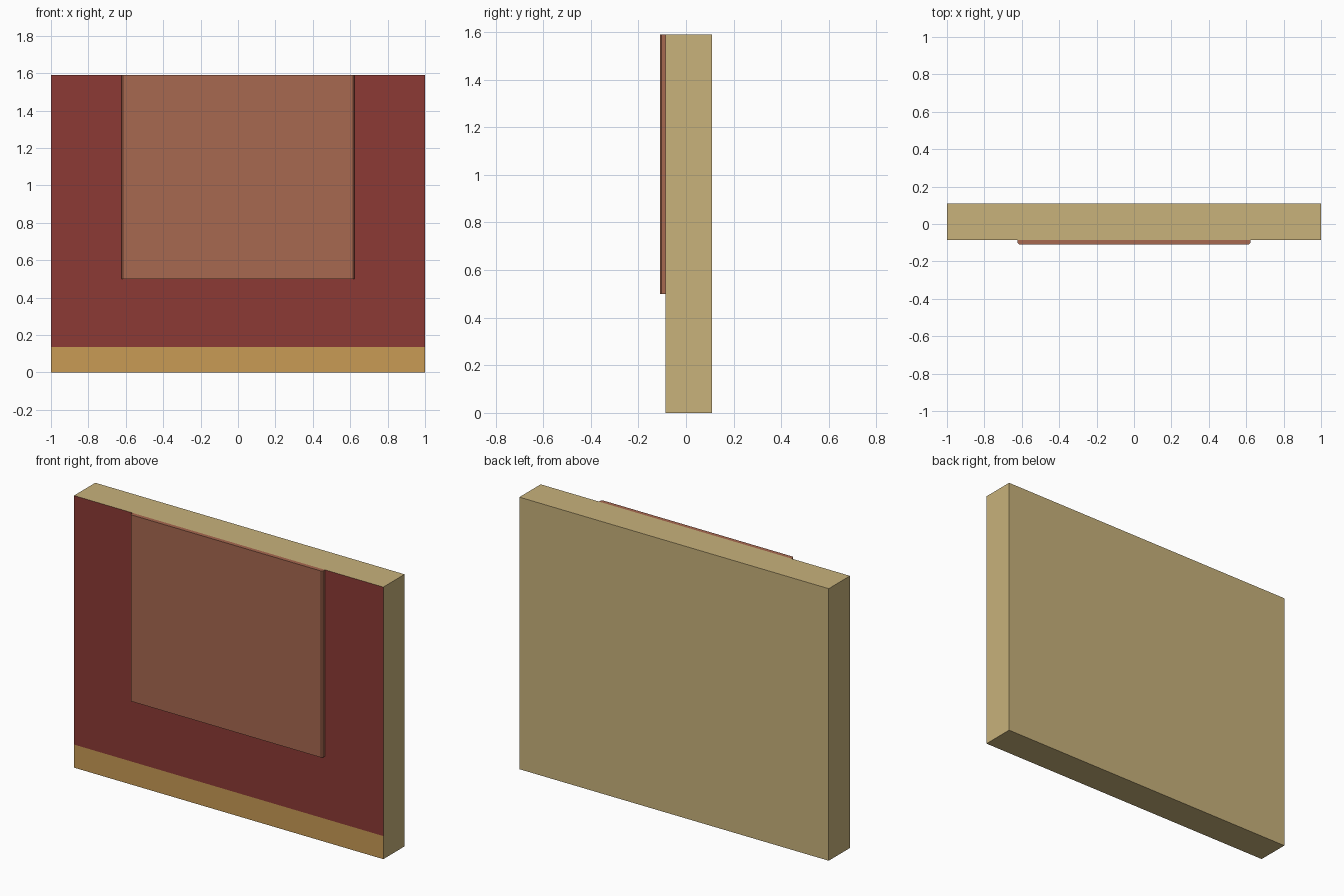
import bpy, bmesh

if "Cube" in bpy.data.objects:
    bpy.data.objects.remove(bpy.data.objects["Cube"])

def material(name, rgb):
    # sRGB bytes to linear
    lin = [((c / 255 + 0.055) / 1.055) ** 2.4 for c in rgb]
    m = bpy.data.materials.new(name)
    m.diffuse_color = (*lin, 1)
    m.use_nodes = True
    m.node_tree.nodes["Principled BSDF"].inputs["Base Color"].default_value = m.diffuse_color
    return m

tan = material("tan plaster", (200, 178, 123))
red = material("dark red paint", (140, 58, 53))
gold = material("golden wood", (200, 155, 85))
clay = material("clay brown", (167, 104, 80))

def box(name, x, y, z, mats):
    bm = bmesh.new()
    bmesh.ops.create_cube(bm, size=1)
    for v in bm.verts:
        v.co = [r[0] + (c + 0.5) * (r[1] - r[0]) for c, r in zip(v.co, (x, y, z))]
    me = bpy.data.meshes.new(name)
    ob = bpy.data.objects.new(name, me)
    bpy.context.collection.objects.link(ob)
    for m in mats:
        me.materials.append(m)
    return ob, bm

def finish(ob, bm):
    bm.normal_update()
    bm.to_mesh(ob.data)
    bm.free()

FRONT, TOP, SKIRT = -0.086, 1.59, 0.135

# Wall slab, its front split into skirting band and red field
wall, bm = box("wall", (-1, 1), (FRONT, 0.11), (0, TOP), [tan, red, gold])
bmesh.ops.bisect_plane(bm, geom=bm.verts[:] + bm.edges[:] + bm.faces[:],
                       plane_co=(0, 0, SKIRT), plane_no=(0, 0, 1))
bm.normal_update()
for f in bm.faces:
    if f.normal.y < -0.5:
        f.material_index = 1 if f.calc_center_median().z > SKIRT else 2
finish(wall, bm)

# Raised panel with narrow chamfers on its two front side edges
panel, bm = box("raised_panel", (-0.622, 0.622), (-0.11, FRONT), (0.5, TOP), [clay])
edges = [e for e in bm.edges if all(v.co.y < -0.1 for v in e.verts)
         and abs(e.verts[0].co.x - e.verts[1].co.x) < 0.01]
bmesh.ops.bevel(bm, geom=edges, offset=0.008, segments=1, affect='EDGES')
finish(panel, bm)
